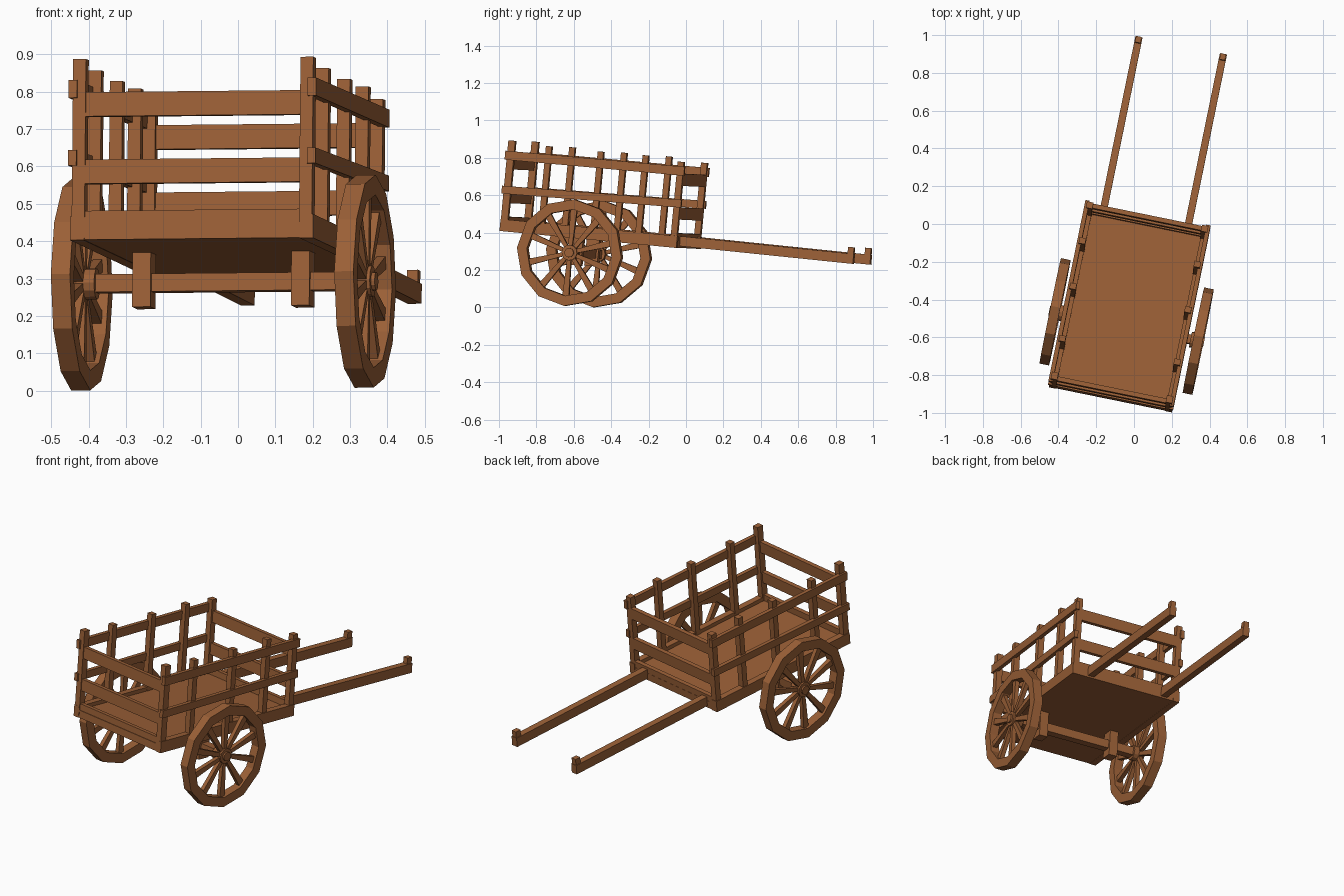
import bpy, bmesh, math
from mathutils import Matrix, Vector

if "Cube" in bpy.data.objects:
    bpy.data.objects.remove(bpy.data.objects["Cube"])

wood = bpy.data.materials.new("brown wood")
wood.diffuse_color = (0.33, 0.118, 0.038, 1)
wood.use_nodes = True
wood.node_tree.nodes["Principled BSDF"].inputs["Base Color"].default_value = wood.diffuse_color

# Cart axes: x right, y towards the shafts, z up, origin at the axle centre
CART = (Matrix.Translation((-0.039, -0.5425, 0.289))
        @ Matrix.Rotation(math.radians(-11.6), 4, 'Z')
        @ Matrix.Rotation(math.radians(-5.4), 4, 'X')
        @ Matrix.Rotation(math.radians(-0.55), 4, 'Y'))


def finish(name, bm):
    bmesh.ops.recalc_face_normals(bm, faces=bm.faces)
    me = bpy.data.meshes.new(name)
    bm.to_mesh(me)
    bm.free()
    me.materials.append(wood)
    ob = bpy.data.objects.new(name, me)
    bpy.context.collection.objects.link(ob)
    ob.matrix_world = CART
    return ob


def add_box(bm, x, y, z, tilt=0.0):
    """Box between ranges; tilt raises its +y end."""
    res = bmesh.ops.create_cube(bm, size=1)
    for v in res['verts']:
        front = v.co.y > 0
        v.co = Vector((x[v.co.x > 0], y[front], z[v.co.z > 0] + (tilt if front else 0)))
    return res['verts']


def box(name, x, y, z, tilt=0.0):
    bm = bmesh.new()
    add_box(bm, x, y, z, tilt)
    return finish(name, bm)


def add_cylinder(bm, x0, x1, r, sides):
    m = Matrix.Translation(((x0 + x1) / 2, 0, 0)) @ Matrix.Rotation(math.pi / 2, 4, 'Y')
    bmesh.ops.create_cone(bm, cap_ends=True, segments=sides, radius1=r, radius2=r,
                          depth=abs(x1 - x0), matrix=m)


# Bed
box("floor", (-0.335, 0.325), (-0.405, 0.56), (0.08, 0.122))

posts = [(-0.387, 0.566, 0.019), (-0.183, 0.555, 0.016), (0.101, 0.553, 0.016),
         (0.347, 0.556, 0.016), (0.542, 0.540, 0.017)]
for side, s in (("left", -1), ("right", 1)):
    def xr(a, b):
        return tuple(sorted((s * a - 0.005, s * b - 0.005)))
    # Side boards and posts
    box(side + "_sill", xr(0.295, 0.332), (-0.407, 0.562), (0.079, 0.143))
    box(side + "_middle_rail", xr(0.315, 0.338), (-0.415, 0.567), (0.279, 0.321), 0.017)
    box(side + "_top_rail", xr(0.315, 0.338), (-0.415, 0.567), (0.461, 0.509), 0.006)
    for i, (y, top, h) in enumerate(posts):
        box(f"{side}_post_{i}", xr(0.293, 0.328), (y - h, y + h), (0.082, top))
    # Pull shafts with end pegs
    x = 0.213 if s > 0 else -0.243
    box(side + "_shaft", (x - 0.019, x + 0.019), (0.54, 1.51), (0.09, 0.143), -0.006)
    box(side + "_shaft_peg", (x - 0.015, x + 0.015), (1.475, 1.508), (0.12, 0.172))
    # Axle blocks
    box(side + "_axle_block", (s * 0.217 - 0.025, s * 0.217 + 0.025), (-0.035, 0.035), (-0.066, 0.085))

# End boards
for end, y in (("rear", -0.39), ("front", 0.547)):
    for label, z in (("low", (0.10, 0.158)), ("middle", (0.231, 0.296)), ("top", (0.412, 0.477))):
        box(f"{end}_{label}_rail", (-0.315, 0.305), (y - 0.012, y + 0.012), z)

# Axle
box("axle", (-0.36, 0.36), (-0.024, 0.024), (-0.024, 0.024))

# Wheels
for side, s in (("left", -1), ("right", 1)):
    c, t = s * 0.387, 0.026
    bm = bmesh.new()
    profile = [(c - t, 0.286), (c + t, 0.286), (c + t, 0.232), (c - t, 0.232)]
    rings = []
    for k in range(12):
        a = math.tau * k / 12
        rings.append([bm.verts.new((x, r * math.cos(a), r * math.sin(a))) for x, r in profile])
    for k in range(12):
        p, q = rings[k], rings[(k + 1) % 12]
        for j in range(4):
            n = (j + 1) % 4
            bm.faces.new((p[j], p[n], q[n], q[j]))
    finish(side + "_wheel_rim", bm)
    # Spokes widen towards the rim
    bm = bmesh.new()
    for k in range(10):
        verts = add_box(bm, (c - 0.012, c + 0.012), (-1, 1), (0.025, 0.238))
        for v in verts:
            v.co.y *= 0.018 if v.co.z > 0.1 else 0.010
        bmesh.ops.rotate(bm, verts=verts, cent=(0, 0, 0),
                         matrix=Matrix.Rotation(math.tau * k / 10, 3, 'X'))
    finish(side + "_wheel_spokes", bm)
    bm = bmesh.new()
    add_cylinder(bm, s * 0.345, s * 0.408, 0.042, 12)
    add_cylinder(bm, s * 0.35, s * 0.418, 0.025, 12)
    finish(side + "_wheel_hub", bm)
